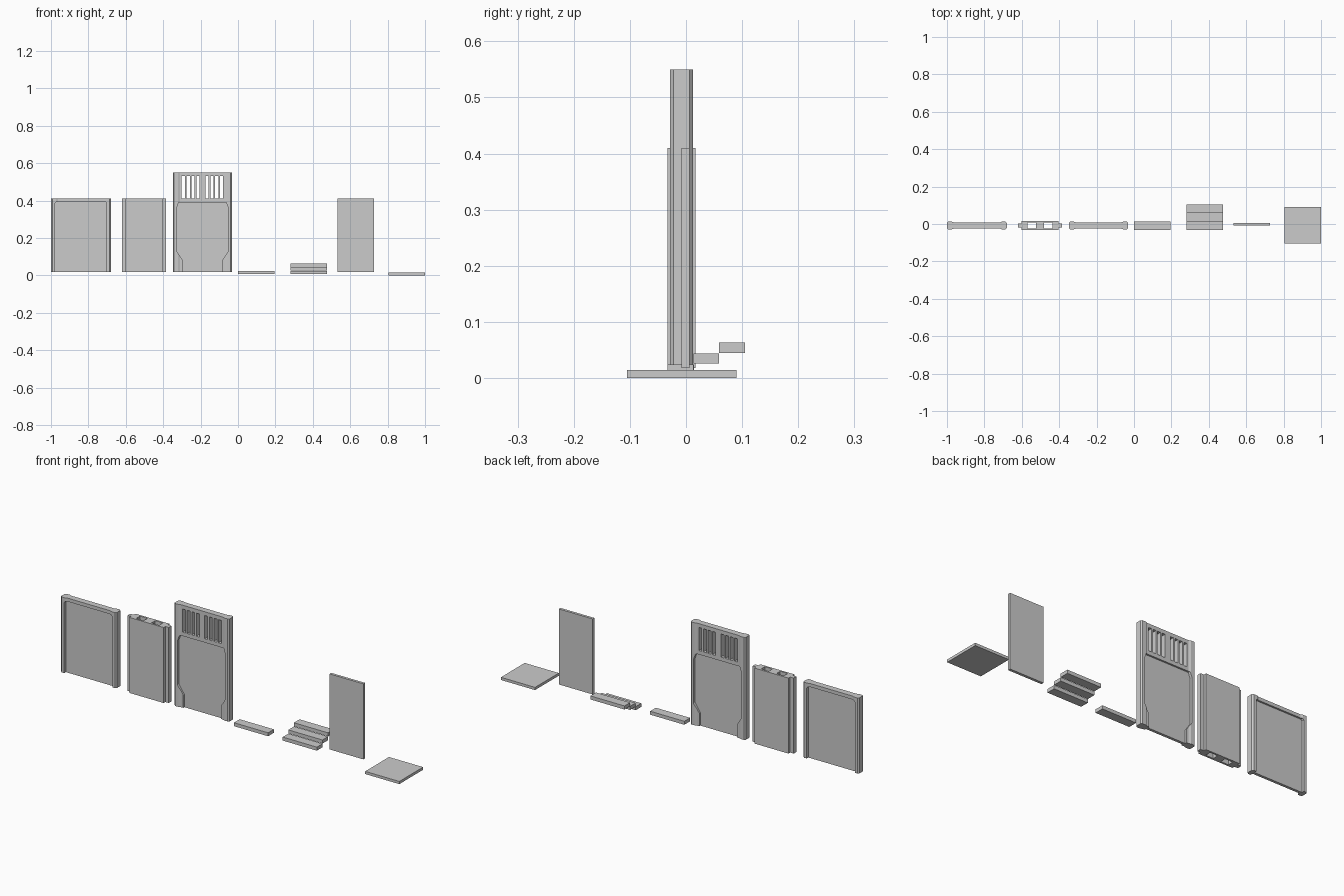
import bpy, bmesh

if "Cube" in bpy.data.objects:
    bpy.data.objects.remove(bpy.data.objects["Cube"])

YC = -0.008   # shared centre depth of the wall pieces


def make(name, rings):
    """Solid from two matching outlines joined by side faces."""
    bm = bmesh.new()
    a, b = [[bm.verts.new(p) for p in r] for r in rings]
    bm.faces.new(a)
    bm.faces.new(b)
    n = len(a)
    for i in range(n):
        bm.faces.new((a[i], a[(i + 1) % n], b[(i + 1) % n], b[i]))
    bmesh.ops.recalc_face_normals(bm, faces=bm.faces)
    me = bpy.data.meshes.new(name)
    bm.to_mesh(me)
    bm.free()
    ob = bpy.data.objects.new(name, me)
    bpy.context.collection.objects.link(ob)
    return ob


def plan(name, pts, z0, z1):
    return make(name, [[(x, y, z) for x, y in pts] for z in (z0, z1)])


def front(name, pts, y0, y1):
    return make(name, [[(x, y, z) for x, z in pts] for y in (y0, y1)])


def box(name, x0, x1, y0, y1, z0, z1):
    return plan(name, [(x0, y0), (x1, y0), (x1, y1), (x0, y1)], z0, z1)


def cut(ob, cutter):
    mod = ob.modifiers.new("cut", 'BOOLEAN')
    mod.operation = 'DIFFERENCE'
    mod.solver = 'EXACT'
    mod.object = cutter
    bpy.context.view_layer.objects.active = ob
    bpy.ops.object.modifier_apply(modifier=mod.name)
    bpy.data.objects.remove(cutter)


def mirrored(quarter, cx, cy):
    """Closed outline from a (-x, -y) quarter, mirrored both ways."""
    half = quarter + [(-x, y) for x, y in reversed(quarter)]
    pts = half + [(x, -y) for x, y in reversed(half)]
    return [(cx + x, cy + y) for x, y in pts]


def wall(name, cx, hw, z1, recess):
    """Wall with thick chamfered end posts and a sunken panel on both faces."""
    quarter = [(-hw, -0.014), (-hw + 0.007, -0.0205),
               (-hw + 0.026, -0.0205), (-hw + 0.038, -0.016)]
    ob = plan(name, mirrored(quarter, cx, YC), 0.018, z1)
    outline = [(cx + x, z) for x, z in recess]
    outline += [(cx - x, z) for x, z in reversed(recess)]
    for y0, y1 in ((-0.08, YC - 0.007), (YC + 0.007, 0.08)):
        cut(ob, front("recess_cutter", outline, y0, y1))
    return ob


# Framed wall
wall("framed_wall", -0.84, 0.16, 0.41,
     [(-0.138, 0.0), (-0.138, 0.385), (-0.132, 0.392)])

# Hollow wall with tongues on both sides
hollow = plan("hollow_wall", mirrored(
    [(-0.118, -0.011), (-0.098, -0.011), (-0.098, -0.025)], -0.5025, YC), 0.018, 0.41)
for s in (-1, 1):
    c = -0.5025 + s * 0.044
    cut(hollow, box("shaft_cutter", c - 0.022, c + 0.022, YC - 0.015, YC + 0.015, 0, 0.5))

# Tall wall with stepped recess and vents
tall = wall("vented_wall", -0.19, 0.158, 0.55,
            [(-0.108, 0.0), (-0.108, 0.085), (-0.138, 0.13),
             (-0.138, 0.36), (-0.127, 0.39)])
for s in (-1, 1):
    for i in range(4):
        c = -0.19 + s * (0.024 + i * 0.0262)
        cut(tall, box("vent_cutter", c - 0.0085, c + 0.0085, -0.1, 0.1, 0.41, 0.53))

# Single step
box("single_step", 0.0, 0.196, -0.033, 0.014, 0.006, 0.024)

# Stair flight
for i in range(3):
    y, z = -0.033 + i * 0.046, 0.006 + i * 0.0195
    box(f"stair_tread_{i + 1}", 0.28, 0.476, y, y + 0.046, z, z + 0.0185)

# Thin wall panel
box("thin_panel", 0.532, 0.726, -0.008, 0.006, 0.018, 0.41)

# Floor tile
box("floor_tile", 0.804, 1.0, -0.105, 0.09, 0.0, 0.014)
